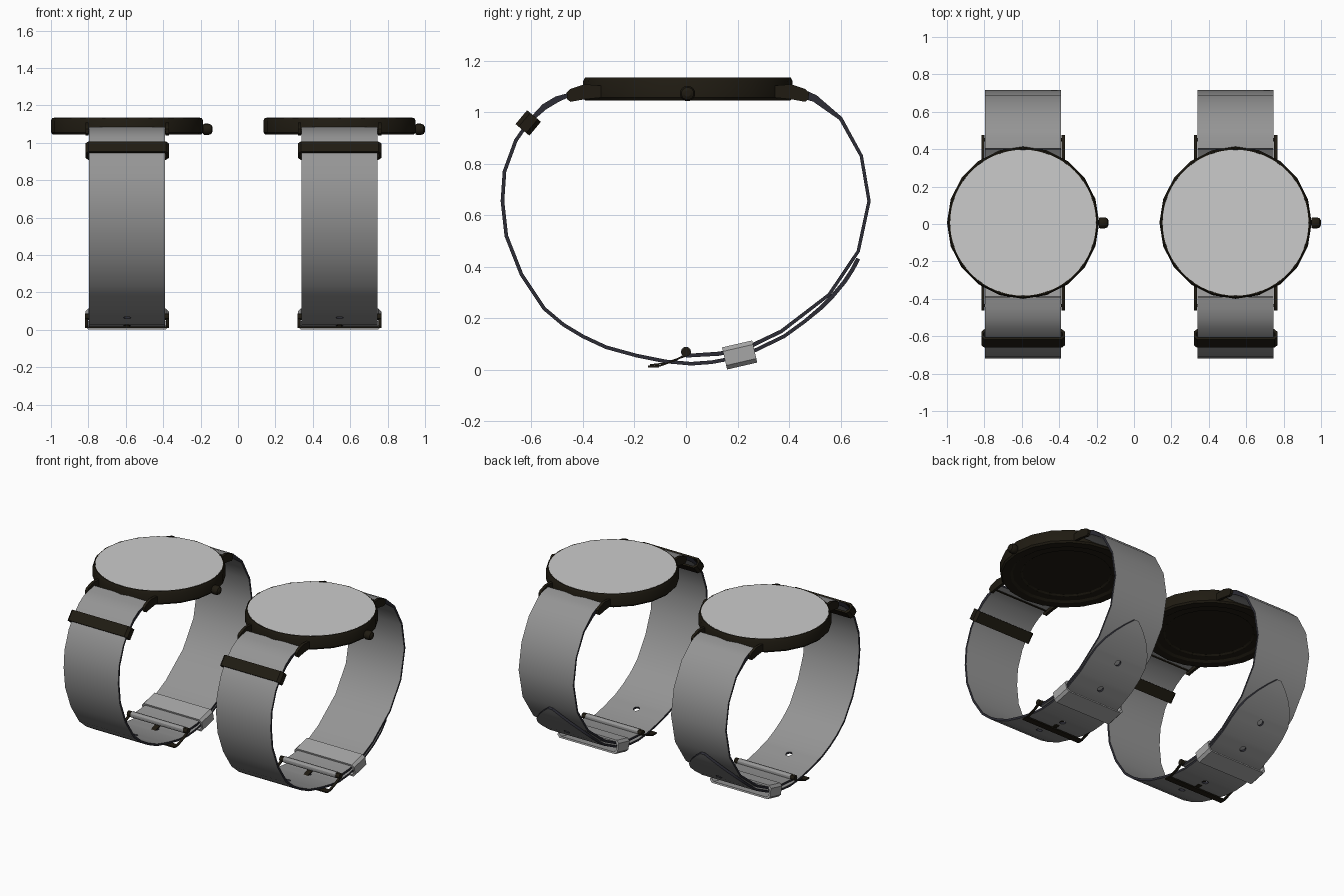
import bpy, bmesh, math
from mathutils import Matrix, Vector

if "Cube" in bpy.data.objects:
    bpy.data.objects.remove(bpy.data.objects["Cube"])


def material(name, *rgb):
    m = bpy.data.materials.new(name)
    m.diffuse_color = (*rgb, 1)
    m.use_nodes = True
    m.node_tree.nodes["Principled BSDF"].inputs["Base Color"].default_value = m.diffuse_color
    return m


metal = material("dark_metal", 0.014, 0.011, 0.006)
leather = material("strap_grey", 0.30, 0.30, 0.30)
edge = material("strap_edge", 0.025, 0.025, 0.035)
keeper = material("keeper_grey", 0.38, 0.38, 0.38)


def finish(bm, name, mats=(), angle=30):
    bmesh.ops.recalc_face_normals(bm, faces=bm.faces)
    me = bpy.data.meshes.new(name)
    bm.to_mesh(me)
    bm.free()
    ob = bpy.data.objects.new(name, me)
    bpy.context.collection.objects.link(ob)
    for m in mats:
        me.materials.append(m)
    bpy.ops.object.select_all(action='DESELECT')
    ob.select_set(True)
    bpy.context.view_layer.objects.active = ob
    bpy.ops.object.shade_smooth_by_angle(angle=math.radians(angle))
    return ob


def lathe(name, profile, segs, matrix, mats=(), angle=30):
    """Revolve (radius, height) points around local z."""
    bm = bmesh.new()
    rings = []
    for r, h in profile:
        if r == 0:
            rings.append([bm.verts.new(matrix @ Vector((0, 0, h)))] * segs)
        else:
            rings.append([bm.verts.new(matrix @ Vector((r * math.cos(t), r * math.sin(t), h)))
                          for t in (2 * math.pi * i / segs for i in range(segs))])
    for a, b in zip(rings, rings[1:]):
        for i in range(segs):
            j = (i + 1) % segs
            bm.faces.new(list(dict.fromkeys((a[i], a[j], b[j], b[i]))))
    return finish(bm, name, mats, angle)


def ribbon(name, cx, path, mats=()):
    """Sweep a flat strip along (y, z, half_width, thickness) points; second material on the edges."""
    bm = bmesh.new()
    rows = []
    pts = [Vector((p[0], p[1])) for p in path]
    for i, (y, z, w, t) in enumerate(path):
        d = Vector((0, 0))
        if i > 0:
            d += (pts[i] - pts[i - 1]).normalized()
        if i < len(pts) - 1:
            d += (pts[i + 1] - pts[i]).normalized()
        d.normalize()
        n = Vector((-d.y, d.x)) * t / 2
        rows.append([bm.verts.new((cx + s * w, y + k * n.x, z + k * n.y))
                     for s, k in ((-1, 1), (1, 1), (1, -1), (-1, -1))])
    for a, b in zip(rows, rows[1:]):
        for i in range(4):
            f = bm.faces.new((a[i], a[(i + 1) % 4], b[(i + 1) % 4], b[i]))
            f.material_index = (i % 2) * (len(mats) - 1)
    for r in (rows[0], rows[-1]):
        bm.faces.new(r).material_index = len(mats) - 1
    return finish(bm, name, mats, 40)


def loop(name, cx, y, z, tilt, length, height, mats, wall=0.011):
    """Hollow rounded keeper around the strap."""
    M = Matrix.Translation((cx, y, z)) @ Matrix.Rotation(tilt, 4, 'X')
    W, H, c = 0.223, height / 2, 0.016
    bm = bmesh.new()
    rings = []
    for off, v in ((0, -1), (0, 1), (wall, 1), (wall, -1)):
        w, h = W - off, H - off
        oct_ = [(w, c - h), (w, h - c), (w - c, h), (c - w, h),
                (-w, h - c), (-w, c - h), (c - w, -h), (w - c, -h)]
        rings.append([bm.verts.new(M @ Vector((a, v * length / 2, b))) for a, b in oct_])
    for k in range(4):
        a, b = rings[k], rings[(k + 1) % 4]
        for i in range(8):
            bm.faces.new((a[i], a[(i + 1) % 8], b[(i + 1) % 8], b[i]))
    return finish(bm, name, mats)


def prism(name, x0, x1, profile, mats):
    """Extrude a (y, z) outline along x."""
    bm = bmesh.new()
    f = bm.faces.new([bm.verts.new((x0, y, z)) for y, z in profile])
    ext = bmesh.ops.extrude_face_region(bm, geom=[f])
    bmesh.ops.translate(bm, vec=(x1 - x0, 0, 0),
                        verts=[g for g in ext["geom"] if isinstance(g, bmesh.types.BMVert)])
    bm.faces.new([f.verts[i] for i in range(len(f.verts))]) if not f.is_valid else None
    return finish(bm, name, mats)


def rod(name, cx, y, z, r, half, mats):
    M = Matrix.Translation((cx, y, z)) @ Matrix.Rotation(math.pi / 2, 4, 'Y')
    return lathe(name, [(0, -half), (r, -half), (r, half), (0, half)], 12, M, mats)


HW, CY = 0.203, 0.007
FRONT = [(-.39, 1.078), (-.45, 1.068), (-.50, 1.05), (-.55, 1.02), (-.61, .962), (-.66, .89),
         (-.704, .77), (-.712, .655), (-.697, .52), (-.638, .37), (-.55, .238), (-.475, .175),
         (-.40, .130), (-.31, .088), (-.19, .055), (-.08, .033), (.02, .024), (.10, .030),
         (.18, .045), (.27, .077), (.38, .130), (.46, .188)]
TIP = [(.52, .238, .195), (.57, .288, .168), (.615, .342, .12), (.645, .388, .07), (.668, .432, .015)]
REAR = [(.40, 1.078, .034), (.46, 1.068, .034), (.50, 1.053, .028), (.60, .975, .015),
        (.68, .83, .013), (.710, .655, .013), (.668, .46, .013), (.555, .292, .013),
        (.37, .150, .014), (.25, .092, .016), (.13, .063, .016), (0, .055, .014)]

# strap path, with flat support rows around each hole; holes are (y, z, angle)
STRAP, HOLES = [], []
full = [(y, z, HW, .014 if y > -.5 or z < 1 else .024) for y, z in FRONT]
full += [(y, z, w, .016) for y, z, w in TIP]
for a, b in zip(full, full[1:] + [None]):
    STRAP.append(a)
    if b and round(a[0], 2) in (-.31, -.08, .27, .46) and a[1] < .2:
        L = math.hypot(b[0] - a[0], b[1] - a[1])
        for t in (.5 - .028 / L, .5 + .028 / L):
            STRAP.append(tuple(p + (q - p) * t for p, q in zip(a, b)))
        HOLES.append(((a[0] + b[0]) / 2, (a[1] + b[1]) / 2, math.atan2(b[1] - a[1], b[0] - a[0])))

for side, cx in (("left", -0.593), ("right", 0.543)):
    # case, dial and crown
    C = Matrix.Translation((cx, CY, 0))
    lathe(side + "_case", [(0, 1.062), (.27, 1.062), (.28, 1.055), (.33, 1.055), (.345, 1.045),
                           (.398, 1.045), (.407, 1.056), (.407, 1.118), (.399, 1.134),
                           (.392, 1.134), (.390, 1.128), (0, 1.128)], 20, C, [metal])
    lathe(side + "_dial", [(0, 1.128), (.39, 1.128), (.39, 1.1345), (0, 1.1345)], 64, C, (), 10)
    lathe(side + "_crown", [(0, .38), (.014, .38), (.014, .405), (.026, .407), (.030, .414),
                            (.030, .436), (.024, .450), (.012, .457), (0, .457)], 16,
          Matrix.Translation((cx, CY - .001, 1.072)) @ Matrix.Rotation(math.pi / 2, 4, 'Y'), [metal])

    # lugs and spring bars at both ends
    for end, s in (("front", -1), ("rear", 1)):
        outline = [(.30, 1.06), (.30, 1.10), (.40, 1.108), (.455, 1.09), (.470, 1.075),
                   (.468, 1.050), (.455, 1.040), (.40, 1.05)]
        for k in (-1, 1):
            x = cx + k * .214
            prism(f"{side}_{end}_lug", x - .009, x + .009, [(CY + s * y, z) for y, z in outline], [metal])
        rod(f"{side}_{end}_spring_bar", cx, CY + s * .443, 1.068, .009, .21, [metal])

    # long strap with pointed end and punched holes
    strap = ribbon(side + "_long_strap", cx, STRAP, [leather, edge])
    for y, z, ang in HOLES:
        M = Matrix.Translation((cx, y, z)) @ Matrix.Rotation(ang, 4, 'X')
        cut = lathe(side + "_hole_cutter", [(0, -.03), (.02, -.03), (.02, .03), (0, .03)], 14, M, [edge], 1)
        cut.data.shade_flat()
        cut.hide_render = True
        cut.hide_set(True)
        mod = strap.modifiers.new("hole", 'BOOLEAN')
        mod.operation = 'DIFFERENCE'
        mod.solver = 'EXACT'
        mod.object = cut

    # short strap, rolled around the buckle bar
    ribbon(side + "_short_strap", cx, [(y, z, HW, t) for y, z, t in REAR], [leather, edge])
    rod(side + "_strap_roll", cx, 0, .070, .020, .195, [leather])

    # keepers
    loop(side + "_dark_keeper", cx, -.612, .958, math.radians(50), .070, .070, [metal])
    loop(side + "_strap_keeper", cx, .208, .058, math.radians(13), .120, .088, [keeper])

    # buckle: bar, side arms, front plate and prong
    rod(side + "_buckle_bar", cx, 0, .070, .018, .224, [metal])
    for k in (-1, 1):
        ribbon(side + "_buckle_arm", cx + k * .216,
               [(0, .060, .008, .008), (-.04, .038, .008, .006), (-.10, .016, .008, .006),
                (-.145, .014, .008, .006)], [metal])
    prism(side + "_buckle_plate", cx - .224, cx + .224,
          [(-.147, .010), (-.105, .010), (-.105, .018), (-.147, .018)], [metal])
    ribbon(side + "_prong", cx, [(0, .054, .018, .006), (-.03, .044, .018, .006),
                                 (-.08, .026, .014, .006), (-.14, .019, .01, .006)], [metal])
